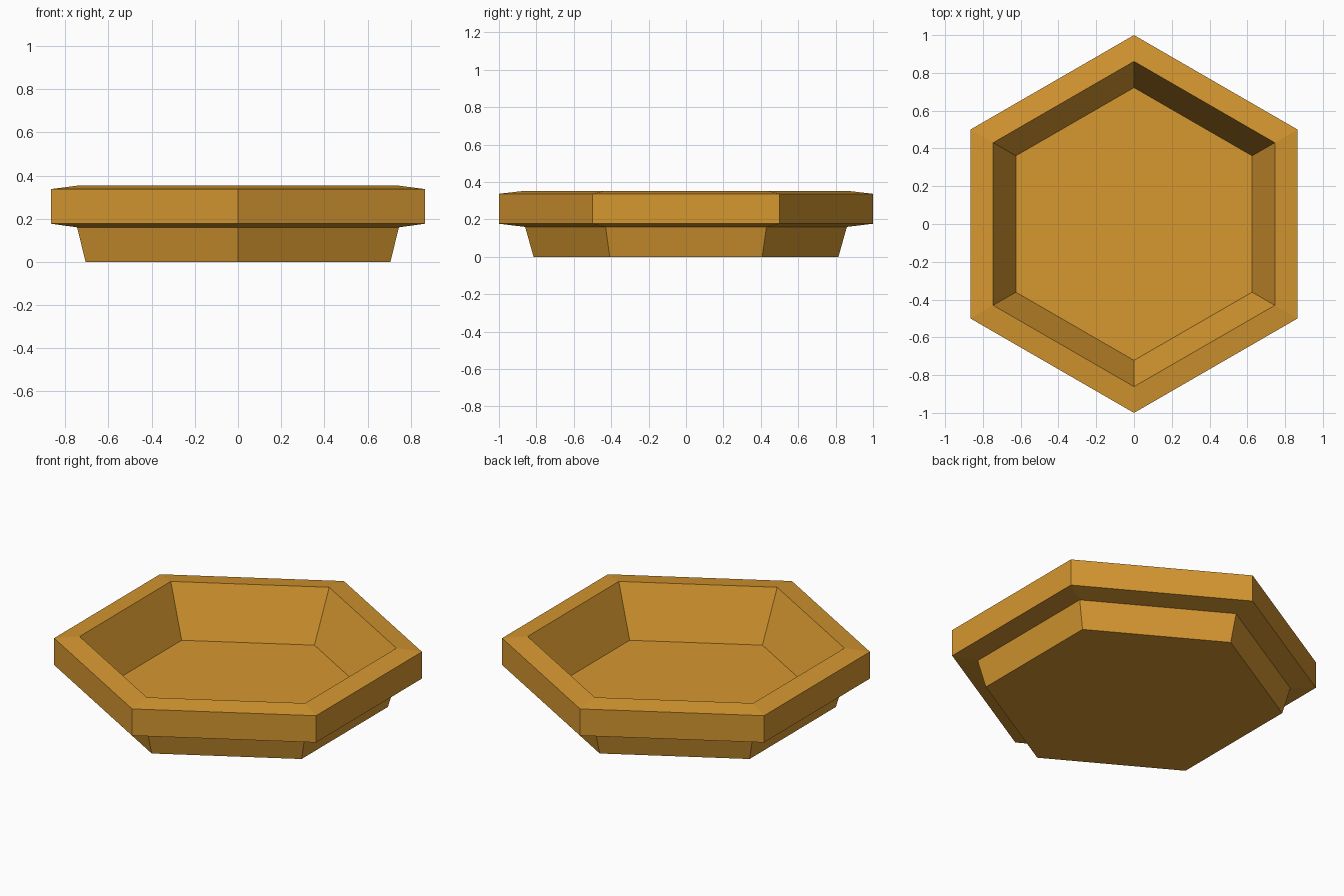
import bpy
import bmesh
from math import sin, cos, pi

cube = bpy.data.objects.get("Cube")
if cube:
    bpy.data.objects.remove(cube)

SIDES = 6

# One amber colour for the whole dish
amber = bpy.data.materials.new("amber")
amber.use_nodes = True
color = (0.67, 0.31, 0.03, 1)
amber.diffuse_color = color
amber.node_tree.nodes["Principled BSDF"].inputs["Base Color"].default_value = color

# Profile as (corner radius, height): foot, flared rim, recessed floor
profile = [
    (0.815, 0), (0.86, 0.16),
    (1, 0.177), (1, 0.337),
    (0.861, 0.353), (0.722, 0.06),
]

bm = bmesh.new()


def add_ring(radius, z):
    """Hexagon with corners at the front and back."""
    angles = [pi / 2 + 2 * pi * i / SIDES for i in range(SIDES)]
    return [bm.verts.new((radius * cos(a), radius * sin(a), z)) for a in angles]


rings = [add_ring(r, z) for r, z in profile]

# Walls between neighbouring rings
for low, high in zip(rings, rings[1:]):
    for i in range(SIDES):
        j = (i + 1) % SIDES
        bm.faces.new((low[i], low[j], high[j], high[i]))

# Underside and inner floor
bm.faces.new(rings[0][::-1])
bm.faces.new(rings[-1])
bmesh.ops.recalc_face_normals(bm, faces=bm.faces)

mesh = bpy.data.meshes.new("hexagonal_dish")
bm.to_mesh(mesh)
bm.free()
mesh.materials.append(amber)
dish = bpy.data.objects.new("hexagonal_dish", mesh)
bpy.context.collection.objects.link(dish)
